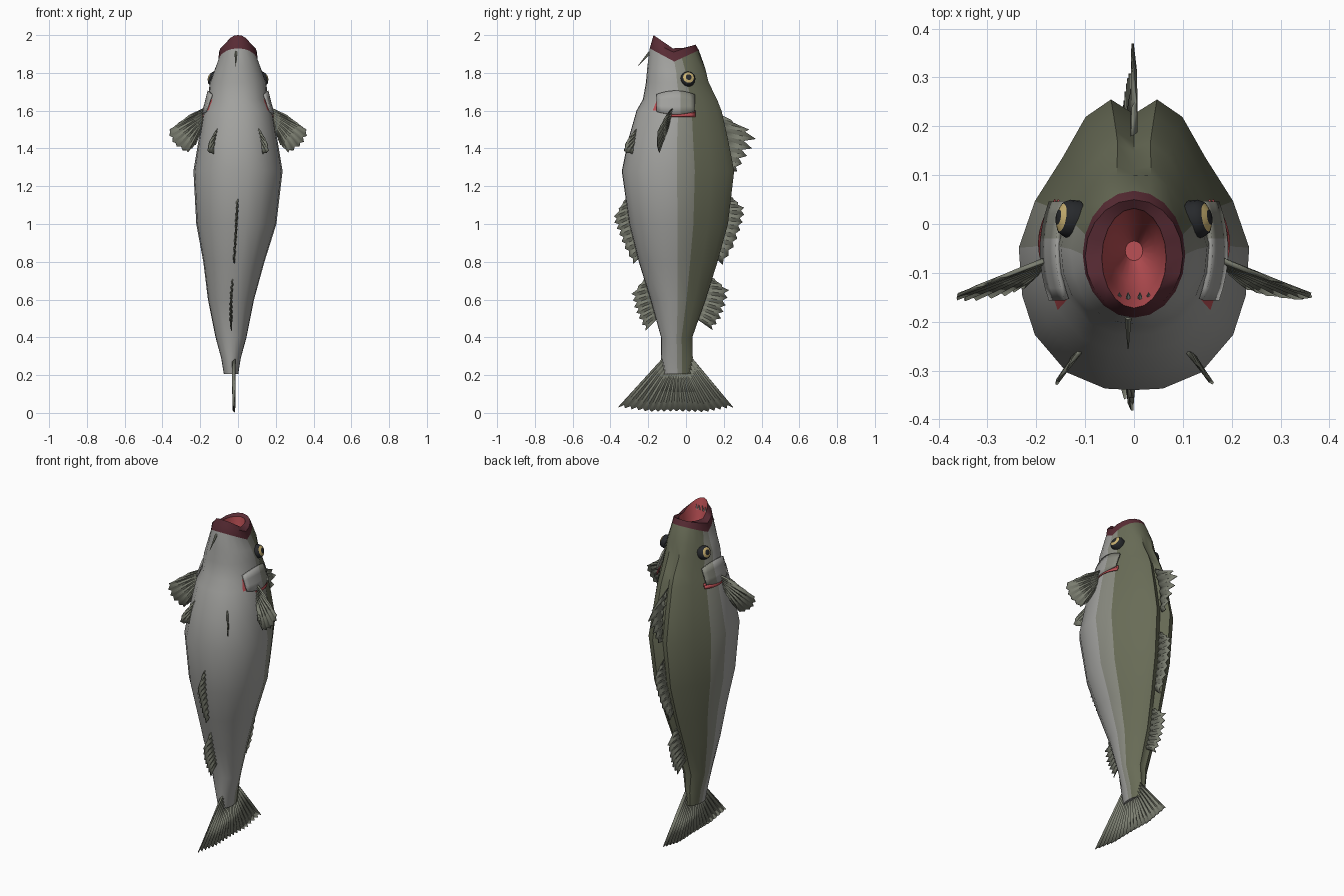
import bpy, bmesh, math, random
from mathutils import Vector

if "Cube" in bpy.data.objects:
    bpy.data.objects.remove(bpy.data.objects["Cube"])
random.seed(4)

def mat(name, c):
    m = bpy.data.materials.new(name)
    m.diffuse_color = (*c, 1)
    m.use_nodes = True
    m.node_tree.nodes["Principled BSDF"].inputs["Base Color"].default_value = m.diffuse_color
    return m

BELLY = mat("belly", (.36, .36, .345))
FLANK = mat("flank", (.25, .255, .215))
BACK = mat("back", (.14, .15, .095))
LIP = mat("lip", (.10, .025, .035))
FLESH = mat("flesh", (.5, .08, .09))
FIN = mat("fin", (.20, .21, .165))
YELLOW = mat("iris", (.6, .45, .17))
BLACK = mat("dark", (.02, .022, .025))
WHITE = mat("tooth", (.8, .8, .74))

def mesh(name, verts, faces, mats, idx=None, angle=40, thick=0):
    me = bpy.data.meshes.new(name)
    me.from_pydata([tuple(v) for v in verts], [], faces)
    for m in mats:
        me.materials.append(m)
    if idx:
        me.polygons.foreach_set("material_index", idx)
    bm = bmesh.new()
    bm.from_mesh(me)
    bmesh.ops.recalc_face_normals(bm, faces=bm.faces)
    bm.to_mesh(me)
    bm.free()
    ob = bpy.data.objects.new(name, me)
    bpy.context.collection.objects.link(ob)
    bpy.ops.object.select_all(action='DESELECT')
    ob.select_set(True)
    bpy.context.view_layer.objects.active = ob
    if angle:
        bpy.ops.object.shade_smooth_by_angle(angle=math.radians(angle))
    if thick:
        s = ob.modifiers.new("thickness", 'SOLIDIFY')
        s.thickness, s.offset = thick, 0
    return ob

def spine_x(z):
    # sideways bend of the tail half
    return -.037 * min(1, max(0, (1.2 - z) / .6)) ** 1.3

# Body: half cross-section, from back ridge to belly
HALF = [(0, .9), (.2, 1), (.42, .88), (.62, .6), (.86, .3), (1, -.02),
        (.97, -.35), (.86, -.62), (.58, -.88), (.25, -.99), (0, -1)]
# z at belly / side / back, half width, belly y, back y, roundness
RINGS = [
    (.205, .205, .205, .038, -.12, .03, .7), (.29, .29, .29, .052, -.132, .038, .5),
    (.4, .4, .4, .082, -.132, .035, .4), (.6, .6, .6, .122, -.188, .105, .2),
    (.8, .8, .8, .162, -.25, .168, .1), (1, 1, 1, .212, -.30, .222, 0),
    (1.28, 1.28, 1.28, .236, -.34, .255, 0), (1.45, 1.45, 1.45, .208, -.305, .222, 0),
    (1.6, 1.6, 1.6, .182, -.262, .188, 0), (1.66, 1.66, 1.66, .158, -.228, .165, .1),
    (1.75, 1.75, 1.75, .15, -.212, .122, .3), (1.83, 1.8, 1.83, .13, -.205, .105, .6),
    (1.93, 1.86, 1.92, .105, -.192, .068, 1), (1.965, 1.91, 1.95, .1, -.182, .05, 1),
    (2.0, 1.93, 1.935, .066, -.172, .032, 1), (1.9, 1.86, 1.87, .058, -.15, .025, 1),
    (1.75, 1.75, 1.75, .045, -.12, 0, 1), (1.66, 1.66, 1.66, .018, -.075, -.035, 1)]
verts, faces, idx = [], [], []
for zl, zm, zh, hw, lo, hi, e in RINGS:
    for k in range(20):
        j, s = (k, 1) if k <= 10 else (20 - k, -1)
        a = math.pi * j / 10
        u = HALF[j][0] * (1 - e) + math.sin(a) * e
        v = HALF[j][1] * (1 - e) + math.cos(a) * e
        z = zm + ((zh if v > 0 else zl) - zm) * abs(v)
        verts.append((spine_x(z) + s * u * hw, (lo + hi) / 2 + v * (hi - lo) / 2, z))
for r in range(len(RINGS) - 1):
    for k in range(20):
        q = (k + 1) % 20
        faces.append((r * 20 + k, r * 20 + q, r * 20 + 20 + q, r * 20 + 20 + k))
        side = k if k < 10 else 19 - k
        if r >= 14:
            m = 4
        elif r >= 12:
            m = 3
        elif r == 8 and 4 <= side <= 6:
            m = 4
        else:
            m = 2 if side < 4 else 1 if side == 4 else 0
        idx.append(m)
faces += [tuple(range(20)), tuple(range(len(verts) - 20, len(verts)))]
idx += [0, 4]
mesh("body", verts, faces, [BELLY, FLANK, BACK, LIP, FLESH], idx)

def fan(name, roots, tips, n, notch=.86, ridge=.005, thick=.005, bend=True):
    # ribbed fin: roots and tips are polylines, rays run between them
    def along(p, t):
        f = t * (len(p) - 1)
        i = min(int(f), len(p) - 2)
        return Vector(p[i]).lerp(Vector(p[i + 1]), f - i)
    N = (along(roots, 1) - along(roots, 0)).cross(along(tips, .5) - along(roots, .5)).normalized()
    v, f = [], []
    for i in range(2 * n + 1):
        a, b = along(roots, i / (2 * n)), along(tips, i / (2 * n))
        odd = i % 2
        for t in (0, .5, notch if odd else 1):
            p = a.lerp(b, t) + N * ridge * (1 if odd else -1) * (1 - t * .4)
            if bend:
                p.x += spine_x(p.z)
            v.append(p)
        if i:
            o = 3 * i
            f += [(o - 3, o - 2, o + 1, o), (o - 2, o - 1, o + 2, o + 1)]
    return mesh(name, v, f, [FIN], angle=20, thick=thick)

def P(*yz):
    return [(0, y, z) for y, z in yz]

# Midline fins
fan("first_dorsal_fin", P((.18, 1.58), (.225, 1.44), (.235, 1.28)),
    P((.24, 1.55), (.38, 1.475), (.35, 1.4), (.31, 1.34), (.27, 1.28)), 6, .62)
fan("second_dorsal_fin", P((.22, 1.16), (.2, 1.0), (.15, .83)),
    P((.245, 1.14), (.315, 1.08), (.295, .99), (.26, .89), (.195, .785)), 9, .8)
fan("third_dorsal_fin", P((.12, .72), (.085, .6), (.055, .5)),
    P((.15, .71), (.228, .65), (.21, .57), (.185, .5), (.14, .44)), 8, .82)
fan("first_anal_fin", P((-.31, 1.14), (-.28, 1.0), (-.235, .83)),
    P((-.33, 1.12), (-.388, 1.03), (-.36, .96), (-.33, .88), (-.28, .79)), 9, .8)
fan("second_anal_fin", P((-.2, .72), (-.17, .6), (-.15, .5)),
    P((-.22, .71), (-.288, .63), (-.275, .56), (-.25, .5), (-.215, .435)), 8, .82)
# Tail fin: scaled rays spread from the peduncle
fan("tail_fin", P((-.125, .285), (-.09, .22), (-.045, .215), (0, .22), (.035, .285)),
    P((-.358, .03), (-.2, .006), (-.05, .008), (.1, .003), (.248, .03)), 18, .94, .007, .006).location.x = .015

# Paired fins
for s, side in ((1, "right"), (-1, "left")):
    fan(side + "_pectoral_fin", [(s * .185, -.075, 1.61), (s * .19, -.095, 1.51)],
        [(s * .26, -.105, 1.575), (s * .375, -.15, 1.49), (s * .34, -.155, 1.42), (s * .27, -.145, 1.375),
         (s * .225, -.13, 1.42)], 9, .93, .004, bend=False)
    fan(side + "_pelvic_fin", [(s * .105, -.255, 1.51), (s * .12, -.265, 1.43)],
        [(s * .12, -.275, 1.49), (s * .155, -.32, 1.43), (s * .162, -.33, 1.38), (s * .13, -.285, 1.37)],
        5, .93, .003, bend=False)

    # Gill cover: curved plate standing off the cheek
    gv, gf = [], []
    for i in range(9):
        t = i / 4 - 1
        y = -.055 + t * .1
        for j in range(4):
            w = j / 3
            z = 1.705 - w * (.125 - .035 * t * t) - .02 * t * t
            gv.append((s * (.156 + .032 * w - .018 * t * t), y, z))
    for i in range(8):
        for j in range(3):
            o = 4 * i + j
            gf.append((o, o + 1, o + 5, o + 4))
    mesh(side + "_gill_cover", gv, gf, [BELLY, FLANK], [0 if i < 15 else 1 for i in range(24)], thick=.01)

    # Gill filaments: two red arcs
    for n in range(2):
        av, af = [], []
        for i in range(9):
            t = i / 4 - 1
            for dx, dz in ((0, 0), (.012, -.02)):
                av.append((s * (.176 + n * .007 - .022 * t * t + dx * (1 - t * t)), -.04 + .09 * t,
                           1.6 - n * .012 + dz))
            if i:
                af.append((2 * i - 2, 2 * i - 1, 2 * i + 1, 2 * i))
        mesh(f"{side}_gill_{n + 1}", av, af, [FLESH], thick=.004)

    # Eye: domed disc turned out of rings: socket, iris, pupil
    out = Vector((s * .93, .15, .33)).normalized()
    e1 = out.cross(Vector((0, 1, 0))).normalized()
    e2 = out.cross(e1)
    c = Vector((s * .128, .01, 1.768))
    prof = [(.04, -.012), (.039, .008), (.033, .02), (.029, .022), (.016, .029), (.008, .031)]
    ev, ef, ei = [], [], []
    for r, h in prof:
        for k in range(16):
            a = k * math.tau / 16
            ev.append(c + out * h + (e1 * math.cos(a) + e2 * math.sin(a)) * r)
    for r in range(len(prof) - 1):
        for k in range(16):
            q = (k + 1) % 16
            ef.append((r * 16 + k, r * 16 + q, r * 16 + 16 + q, r * 16 + 16 + k))
            ei.append(1 if r == 3 else 0)
    ef.append(tuple(range(80, 96)))
    ei.append(0)
    mesh(side + "_eye", ev, ef, [BLACK, YELLOW], ei)

def spike(name, a, b, r, m):
    a, b = Vector(a), Vector(b)
    bpy.ops.mesh.primitive_cone_add(vertices=6, radius1=r, radius2=r * .15, depth=(b - a).length,
                                    location=(a + b) / 2)
    ob = bpy.context.object
    ob.name = name
    ob.rotation_euler = (b - a).to_track_quat('Z', 'Y').to_euler()
    ob.data.materials.append(m)

# Chin barbel and teeth
spike("chin_barbel", (-.012, -.19, 1.91), (-.012, -.255, 1.835), .008, FIN)
for i, x in enumerate((-.03, -.012, .012, .03)):
    spike(f"tooth_{i + 1}", (x, -.15, 1.93), (x, -.14, 1.965), .005, WHITE)
